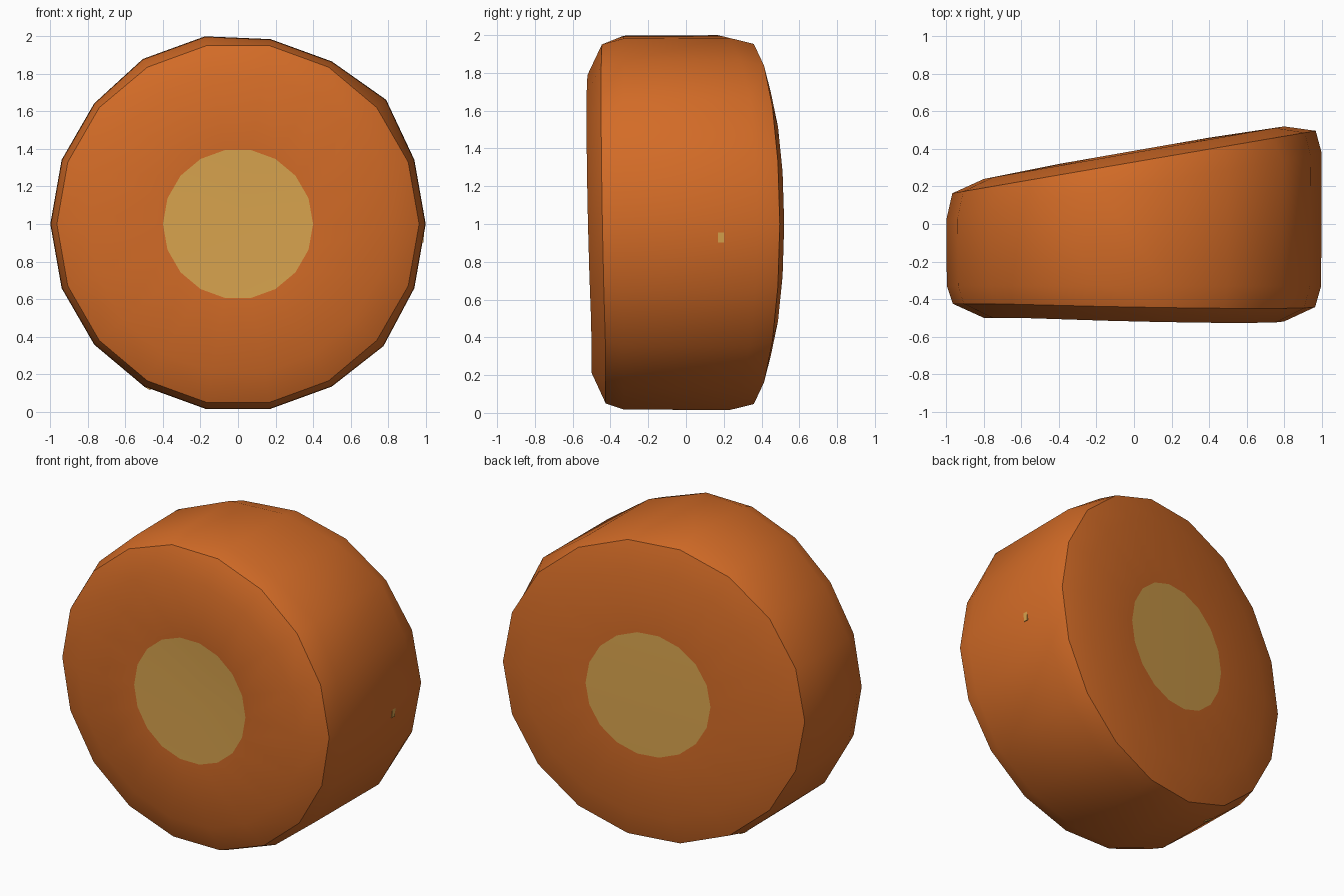
import bpy
import bmesh
from math import cos, sin, radians, pi
from mathutils import Matrix, Vector

cube = bpy.data.objects.get("Cube")
if cube:
    bpy.data.objects.remove(cube, do_unlink=True)


def make_material(name, colour):
    mat = bpy.data.materials.new(name)
    mat.use_nodes = True
    mat.diffuse_color = (*colour, 1)
    mat.node_tree.nodes["Principled BSDF"].inputs["Base Color"].default_value = (*colour, 1)
    return mat


orange = make_material("burnt orange", (0.65, 0.148, 0.02))
tan = make_material("golden tan", (0.69, 0.37, 0.076))

SIDES = 18
STEP = 2 * pi / SIDES


def finish(name, bm, materials):
    mesh = bpy.data.meshes.new(name)
    bmesh.ops.recalc_face_normals(bm, faces=bm.faces)
    bm.to_mesh(mesh)
    bm.free()
    for mat in materials:
        mesh.materials.append(mat)
    obj = bpy.data.objects.new(name, mesh)
    bpy.context.collection.objects.link(obj)
    return obj


# Slight swelling of the front towards the upper right
def swell(a):
    return max(0, cos(a - radians(45)))


# Hand-cut irregularity of the rear outer ring
bumps = {2: 1.03, 5: 1.015, 6: 1.015, 16: 1.012}

# Rings from the front centre to the back: radius and depth rule
rings = [
    (0.40, lambda x, a: -0.495),
    (0.80, lambda x, a: -0.50 - 0.027 * swell(a)),
    (0.965, lambda x, a: -0.425 - 0.025 * swell(a)),
    (0.997, lambda x, a: -0.33),
    (1.0, lambda x, a: 0.20 + 0.178 * x),
    (0.968, lambda x, a: 0.33 + 0.172 * x),
    (0.80, lambda x, a: 0.38 + 0.175 * x),
    (0.40, lambda x, a: 0.39 + 0.175 * x),
]
RIMS = (2, 5)

# Body: a wedge-shaped round slice with softly domed ends
bm = bmesh.new()
loops = []
for k, (radius, depth) in enumerate(rings):
    loop = []
    for i in range(SIDES):
        a = i * STEP
        r = radius * (bumps.get(i, 1) if k in (3, 4) else 1)
        x = r * cos(a)
        loop.append(bm.verts.new((x, depth(x, a), 1 + r * sin(a))))
    loops.append(loop)
for lower, upper in zip(loops, loops[1:]):
    for i in range(SIDES):
        j = (i + 1) % SIDES
        bm.faces.new((lower[i], lower[j], upper[j], upper[i]))

# Pale heart discs at both ends
for loop, y in ((loops[0], -0.495), (loops[-1], 0.39)):
    centre = bm.verts.new((0, y, 1))
    for i in range(SIDES):
        face = bm.faces.new((centre, loop[i], loop[(i + 1) % SIDES]))
        face.material_index = 1

# Smooth surface with crisp rims
for face in bm.faces:
    face.smooth = True
for k in RIMS:
    for i in range(SIDES):
        bm.edges.get((loops[k][i], loops[k][(i + 1) % SIDES])).smooth = False
finish("round_slice", bm, (orange, tan))


# Small pale flecks on the outer side
def fleck(name, angle, radius, y, width, length):
    a = radians(angle)
    bm = bmesh.new()
    bmesh.ops.create_cube(bm, size=1)
    bmesh.ops.scale(bm, vec=Vector((0.006, width, length)), verts=bm.verts)
    place = (Matrix.Translation((radius * cos(a), y, 1 + radius * sin(a)))
             @ Matrix.Rotation(-a, 4, "Y"))
    bmesh.ops.transform(bm, matrix=place, verts=bm.verts)
    finish(name, bm, (tan,))


fleck("side_fleck", -4, 0.989, 0.185, 0.03, 0.06)
fleck("lower_fleck", 241, 0.998, 0.10, 0.03, 0.04)
